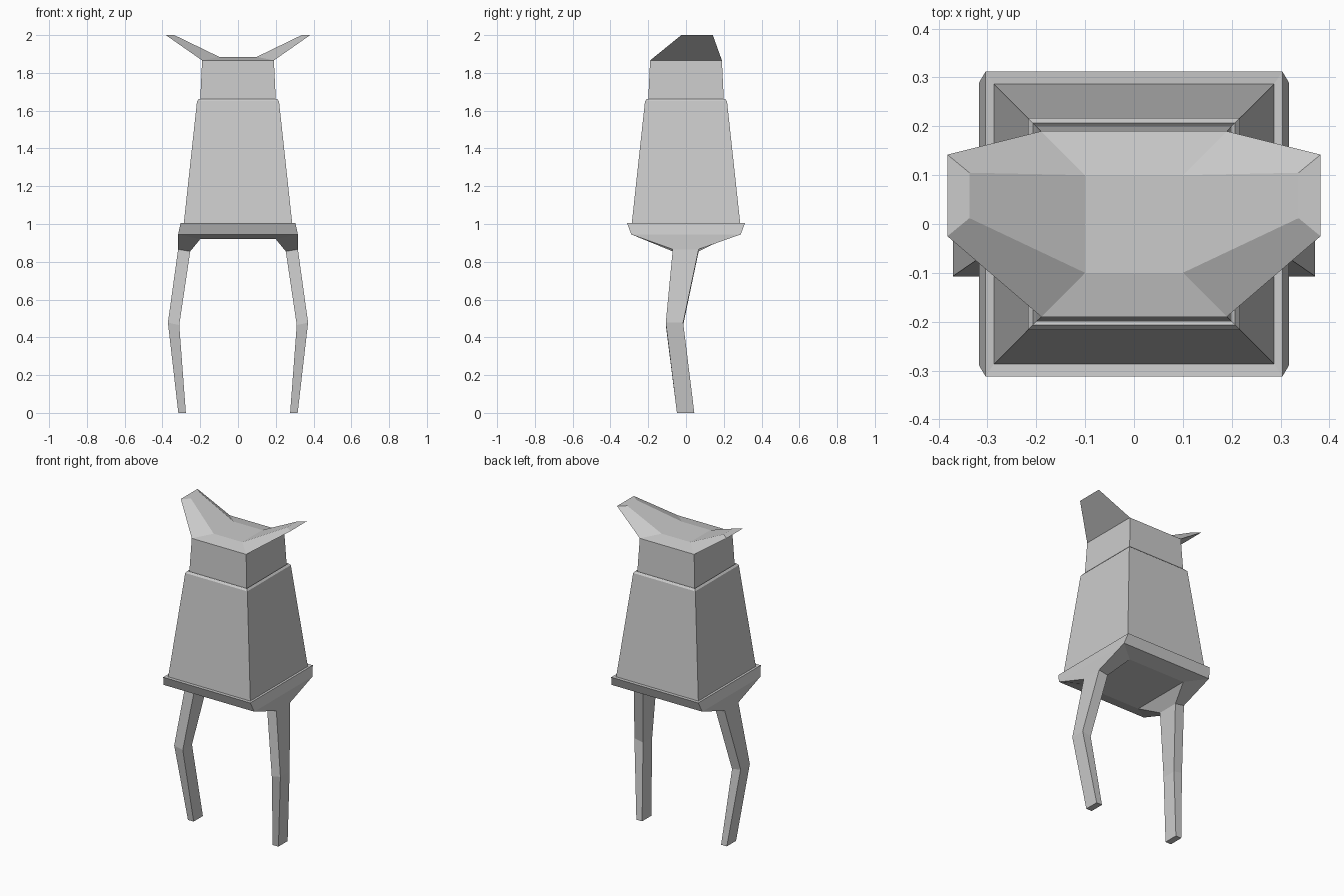
import bpy, bmesh

if "Cube" in bpy.data.objects:
    bpy.data.objects.remove(bpy.data.objects["Cube"])


def rect(x, y, z):
    return [(-x, -y, z), (x, -y, z), (x, y, z), (-x, y, z)]


def loft(name, rings, cap_start=False, cap_end=False, open_sides=None, mirror=False):
    """Join four-cornered rings with quads; open_sides drops the x-facing quads of one band."""
    bm = bmesh.new()
    vs = [[bm.verts.new(p) for p in r] for r in rings]
    for b, (r0, r1) in enumerate(zip(vs, vs[1:])):
        for i in range(4):
            if b == open_sides and i in (1, 3):
                continue
            j = (i + 1) % 4
            bm.faces.new((r0[i], r0[j], r1[j], r1[i]))
    if cap_start:
        bm.faces.new(vs[0][::-1])
    if cap_end:
        bm.faces.new(vs[-1])
    me = bpy.data.meshes.new(name)
    bm.to_mesh(me)
    bm.free()
    ob = bpy.data.objects.new(name, me)
    bpy.context.collection.objects.link(ob)
    if mirror:
        ob.modifiers.new("Mirror", "MIRROR")
    return ob


# Pelvis with flared rim (lower side bands are open where the legs join)
loft("pelvis", [rect(.2, .2, .92), rect(.317, .29, .945),
                rect(.304, .312, 1.005), rect(.287, .287, 1.003)],
     cap_start=True, open_sides=0)

# Tapered torso with a small ledge at the shoulders
loft("torso", [rect(.287, .287, 1.003), rect(.217, .217, 1.65),
               rect(.207, .207, 1.662), rect(.2, .2, 1.655)])

# Head with raised crown (side slopes are open where the ears join)
loft("head", [rect(.2, .2, 1.655), rect(.19, .19, 1.866), rect(.1, .1, 1.885)],
     cap_end=True, open_sides=1)

# Ears sweeping up and outward
loft("ears", [
    [(.1, -.1, 1.885), (.19, -.19, 1.866), (.19, .19, 1.866), (.1, .1, 1.885)],
    [(.337, .012, 2.0), (.382, -.025, 2.0), (.382, .142, 2.0), (.337, .105, 2.0)],
], cap_end=True, mirror=True)


def leg_ring(xi, zi, xo, zo, y0, y1):
    return [(xi, y0, zi), (xi, y1, zi), (xo, y1, zo), (xo, y0, zo)]


# Bent legs flaring into the pelvis
loft("legs", [
    [(.2, -.2, .92), (.2, .2, .92), (.317, .29, .945), (.317, -.29, .945)],
    leg_ring(.253, .855, .317, .866, -.07, .067),
    leg_ring(.311, .465, .371, .478, -.107, -.015),
    leg_ring(.276, 0, .316, 0, -.048, .044),
], cap_end=True, mirror=True)
